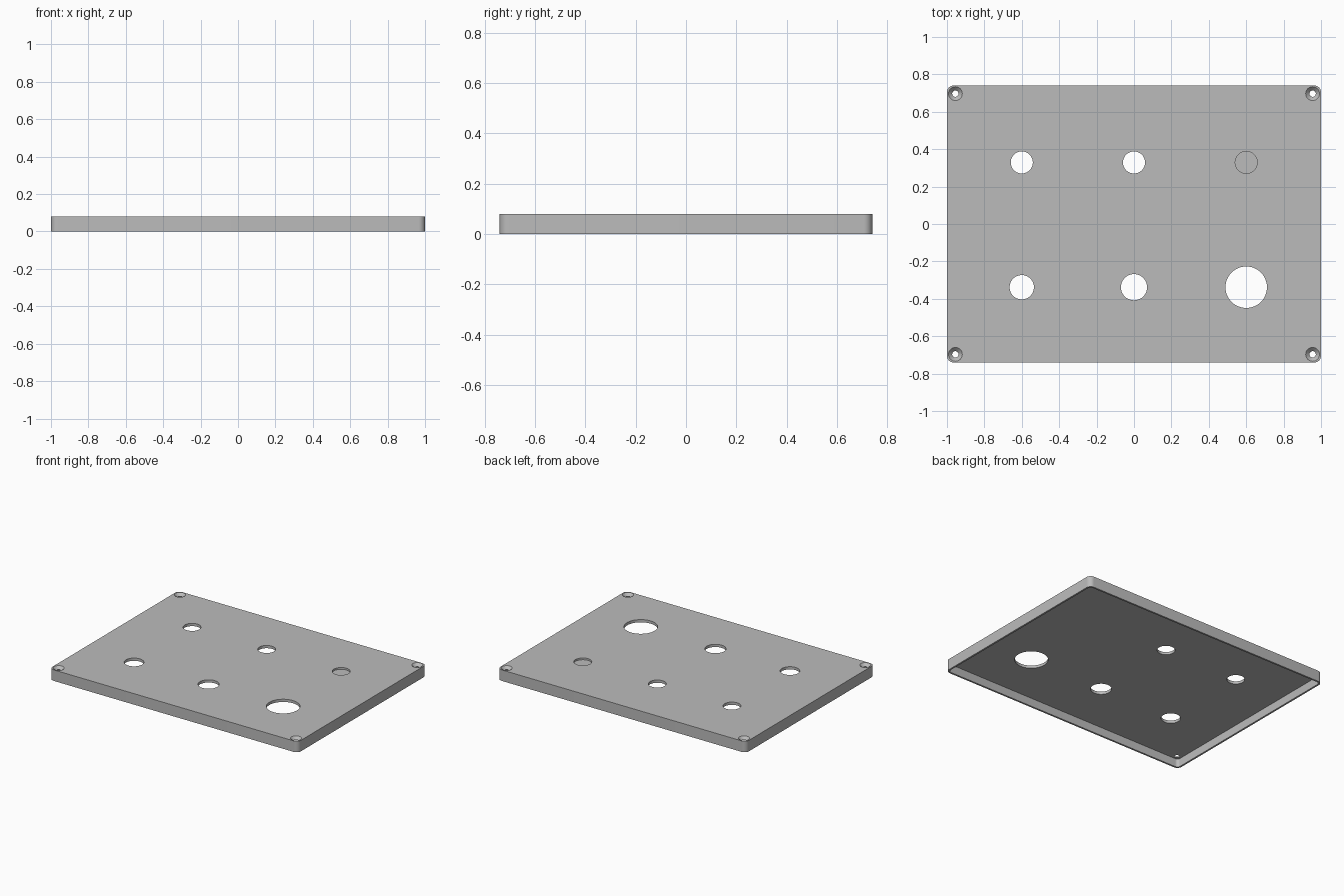
import bpy, bmesh, math

if "Cube" in bpy.data.objects:
    bpy.data.objects.remove(bpy.data.objects["Cube"])

HX, HY, H = 1.0, 0.74, 0.08      # half length, half width, height
WALL, SKIN = 0.013, 0.02         # rim wall and top panel thickness

grey = bpy.data.materials.new("light grey")
grey.diffuse_color = (0.5, 0.5, 0.5, 1)
grey.use_nodes = True
grey.node_tree.nodes["Principled BSDF"].inputs["Base Color"].default_value = grey.diffuse_color


def finish(name, bm):
    mesh = bpy.data.meshes.new(name)
    bmesh.ops.recalc_face_normals(bm, faces=bm.faces)
    bm.to_mesh(mesh)
    bm.free()
    obj = bpy.data.objects.new(name, mesh)
    bpy.context.collection.objects.link(obj)
    mesh.materials.append(grey)
    return obj


def rounded_slab(name, hx, hy, r, z0, z1, n=8):
    """Slab with rounded vertical corners."""
    bm = bmesh.new()
    verts = []
    for q, (sx, sy) in enumerate(((1, 1), (-1, 1), (-1, -1), (1, -1))):
        for i in range(n + 1):
            a = (q + i / n) * math.pi / 2
            verts.append(bm.verts.new((sx * (hx - r) + r * math.cos(a),
                                       sy * (hy - r) + r * math.sin(a), z0)))
    base = bm.faces.new(verts)
    top = bmesh.ops.extrude_face_region(bm, geom=[base])["geom"]
    bmesh.ops.translate(bm, vec=(0, 0, z1 - z0),
                        verts=[v for v in top if isinstance(v, bmesh.types.BMVert)])
    return finish(name, bm)


def drill(name, x, y, rings, n=48):
    """Turned solid from (radius, z) rings, bottom to top."""
    bm = bmesh.new()
    loops = [[bm.verts.new((x + r * math.cos(2 * math.pi * i / n),
                            y + r * math.sin(2 * math.pi * i / n), z))
              for i in range(n)] for r, z in rings]
    for a, b in zip(loops, loops[1:]):
        for i in range(n):
            j = (i + 1) % n
            bm.faces.new((a[i], a[j], b[j], b[i]))
    bm.faces.new(loops[0][::-1])
    bm.faces.new(loops[-1])
    return finish(name, bm)


# Cover: rounded slab hollowed from below
cover = rounded_slab("panel_cover", HX, HY, 0.035, 0, H)
cutters = [rounded_slab("cavity_cutter", HX - WALL, HY - WALL, 0.022, -0.05, H - SKIN)]

# Through holes in two rows
for x, y, r in ((-0.6, 0.329, 0.059), (0, 0.329, 0.059),
                (-0.6, -0.338, 0.065), (0, -0.338, 0.07), (0.6, -0.338, 0.111)):
    cutters.append(drill("hole_cutter", x, y, [(r, 0.03), (r, H + 0.03)]))

# Blind recess
cutters.append(drill("recess_cutter", 0.6, 0.329, [(0.059, H - 0.013), (0.059, H + 0.03)]))

# Countersunk screw holes at the corners
for sx in (-1, 1):
    for sy in (-1, 1):
        cutters.append(drill("screw_cutter", sx * 0.955, sy * 0.697,
                             [(0.017, 0.03), (0.017, H - 0.02), (0.037, H), (0.037, H + 0.03)], 32))

for c in cutters:
    c.hide_render = True
    mod = cover.modifiers.new(c.name, "BOOLEAN")
    mod.operation = "DIFFERENCE"
    mod.solver = "EXACT"
    mod.object = c

# Bake the cuts, then discard the cutters
bpy.context.view_layer.update()
deps = bpy.context.evaluated_depsgraph_get()
baked = bpy.data.meshes.new_from_object(cover.evaluated_get(deps))
cover.modifiers.clear()
cover.data = baked
for c in cutters:
    bpy.data.objects.remove(c)

bpy.context.view_layer.objects.active = cover
cover.select_set(True)
bpy.ops.object.shade_smooth_by_angle(angle=math.radians(30))
